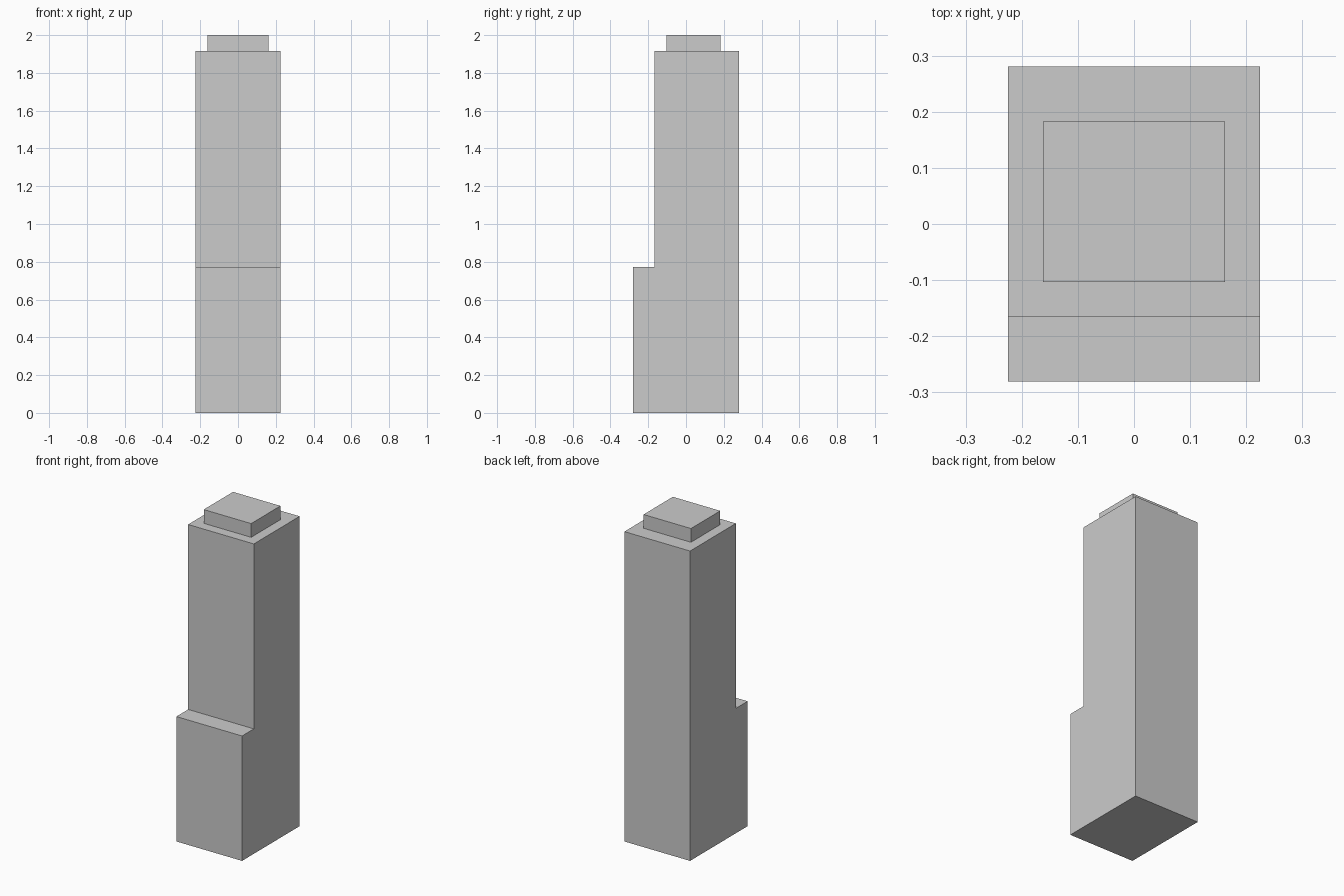
import bpy
import bmesh

if "Cube" in bpy.data.objects:
    bpy.data.objects.remove(bpy.data.objects["Cube"])


def extruded_profile(name, profile, half_width):
    """Extrude a closed (y, z) side profile across x into a solid."""
    bm = bmesh.new()
    face = bm.faces.new([bm.verts.new((-half_width, y, z)) for y, z in profile])
    result = bmesh.ops.extrude_face_region(bm, geom=[face], use_keep_orig=True)
    moved = [g for g in result["geom"] if isinstance(g, bmesh.types.BMVert)]
    bmesh.ops.translate(bm, verts=moved, vec=(2 * half_width, 0, 0))
    bmesh.ops.recalc_face_normals(bm, faces=bm.faces)
    mesh = bpy.data.meshes.new(name)
    bm.to_mesh(mesh)
    bm.free()
    obj = bpy.data.objects.new(name, mesh)
    bpy.context.collection.objects.link(obj)
    return obj


FRONT, BACK, SETBACK = -0.281, 0.281, -0.166
STEP_Z, ROOF_Z, TOP_Z = 0.772, 1.915, 2.0

# Tower with a lower front block
extruded_profile("tower", [
    (FRONT, 0), (BACK, 0), (BACK, ROOF_Z),
    (SETBACK, ROOF_Z), (SETBACK, STEP_Z), (FRONT, STEP_Z),
], 0.2245)

# Raised block on the roof
extruded_profile("roof_block", [
    (-0.103, ROOF_Z), (0.183, ROOF_Z), (0.183, TOP_Z), (-0.103, TOP_Z),
], 0.162)
